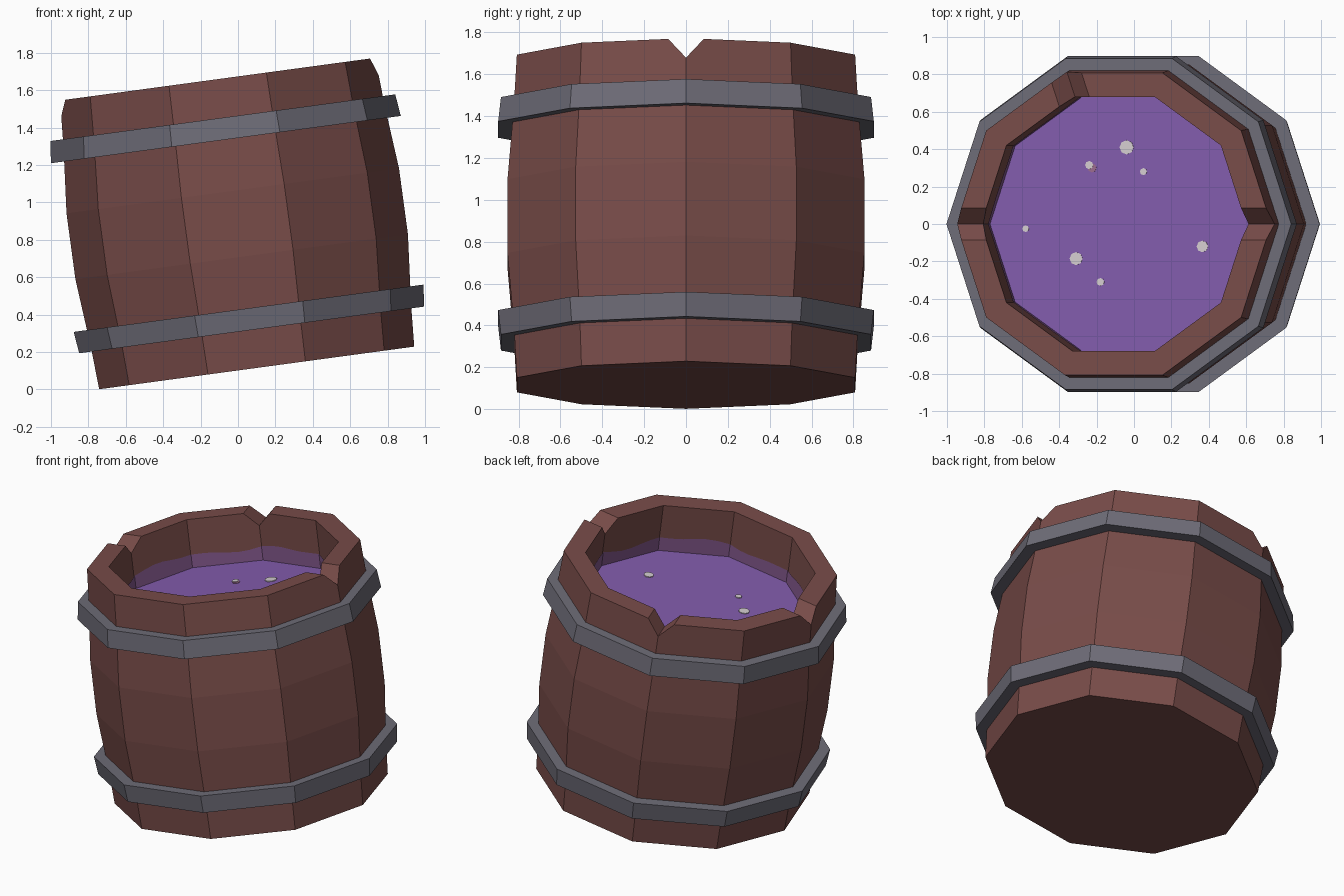
import bpy, bmesh, math
from mathutils import Matrix, Vector

if "Cube" in bpy.data.objects:
    bpy.data.objects.remove(bpy.data.objects["Cube"])

SIDES = 10
HEIGHT = 1.558
INNER = 0.715
LEVEL = 1.24
# the whole barrel leans towards -x
LEAN = Matrix.Translation((0.10, 0, 0.115)) @ Matrix.Rotation(math.radians(-7.7), 4, 'Y')


def material(name, rgb):
    m = bpy.data.materials.new(name)
    m.diffuse_color = (*rgb, 1)
    m.use_nodes = True
    m.node_tree.nodes["Principled BSDF"].inputs["Base Color"].default_value = m.diffuse_color
    return m


WOOD = material("red_brown_wood", (0.188, 0.072, 0.066))
METAL = material("grey_metal", (0.155, 0.150, 0.185))
LIQUID = material("purple_liquid", (0.225, 0.107, 0.415))
STAIN = material("purple_stain", (0.225, 0.098, 0.260))
FOAM = material("pale_bubble", (0.66, 0.61, 0.63))
PINK = material("pink_bubble", (0.33, 0.15, 0.27))


def finish(name, bm, mat, recalc=True):
    if recalc:
        bmesh.ops.recalc_face_normals(bm, faces=bm.faces)
    bm.transform(LEAN)
    me = bpy.data.meshes.new(name)
    bm.to_mesh(me)
    bm.free()
    me.materials.append(mat)
    ob = bpy.data.objects.new(name, me)
    bpy.context.collection.objects.link(ob)
    return ob


def lathe(name, profile, mat, closed=False):
    """Revolve (radius, height) points; closed joins last to first, else ends are capped."""
    bm = bmesh.new()
    rings = [[bm.verts.new((r * math.cos(math.tau * i / SIDES),
                            r * math.sin(math.tau * i / SIDES), z))
              for i in range(SIDES)] for r, z in profile]
    pairs = list(zip(rings, rings[1:]))
    if closed:
        pairs.append((rings[-1], rings[0]))
    else:
        bm.faces.new(rings[0])
        bm.faces.new(rings[-1])
    for a, b in pairs:
        for i in range(SIDES):
            j = (i + 1) % SIDES
            bm.faces.new((a[i], a[j], b[j], b[i]))
    return finish(name, bm, mat)


# barrel: bulging outside, flat rim, hollow inside
barrel = lathe("barrel_body", [
    (0.850, 0), (0.863, 0.22), (0.897, 0.60), (0.897, 0.955),
    (0.866, 1.30), (0.850, HEIGHT), (INNER, HEIGHT), (INNER, 1.18)], WOOD)

# V-shaped nicks in the rim
for deg, half, depth in ((0, 0.085, 0.095), (108, 0.085, 0.09), (180, 0.085, 0.085)):
    bm = bmesh.new()
    rot = Matrix.Rotation(math.radians(deg), 3, 'Z')
    ends = [[bm.verts.new(rot @ Vector((x, y, HEIGHT + z)))
             for y, z in ((-2 * half, depth), (0, -depth), (2 * half, depth))]
            for x in (0.5, 1.1)]
    bm.faces.new(ends[0])
    bm.faces.new(ends[1])
    for i in range(3):
        j = (i + 1) % 3
        bm.faces.new((ends[0][i], ends[0][j], ends[1][j], ends[1][i]))
    cutter = finish("nick_cutter", bm, WOOD)
    cutter.hide_render = True
    mod = barrel.modifiers.new("nick", 'BOOLEAN')
    mod.operation = 'DIFFERENCE'
    mod.solver = 'EXACT'
    mod.object = cutter
    bpy.context.view_layer.objects.active = barrel
    bpy.ops.object.modifier_apply(modifier=mod.name)
    bpy.data.objects.remove(cutter)

# metal hoops, each tapering away from the middle
lathe("lower_hoop", [(0.84, 0.205), (0.930, 0.205), (0.944, 0.322), (0.84, 0.322)], METAL, True)
lathe("upper_hoop", [(0.84, 1.232), (0.944, 1.232), (0.930, 1.350), (0.84, 1.350)], METAL, True)

# liquid surface
lathe("liquid", [(INNER - 0.001, LEVEL - 0.03), (INNER - 0.001, LEVEL)], LIQUID)

# wavy stain on the inner wall, just above the liquid
bm = bmesh.new()
N = 60
low, high = [], []
for i in range(N):
    a = math.tau * i / N
    r = (INNER - 0.005) * math.cos(math.pi / SIDES) / math.cos(a % (math.tau / SIDES) - math.pi / SIDES)
    top = LEVEL + 0.09 + 0.014 * math.sin(5 * a) + 0.008 * math.sin(11 * a + 1)
    low.append(bm.verts.new((r * math.cos(a), r * math.sin(a), LEVEL)))
    high.append(bm.verts.new((r * math.cos(a), r * math.sin(a), top)))
for i in range(N):
    j = (i + 1) % N
    bm.faces.new((low[j], low[i], high[i], high[j]))
finish("wall_stain", bm, STAIN, recalc=False)

# bubbles floating on the liquid (top-view x, y, radius)
bubbles = [(0.365, -0.12, 0.031), (-0.04, 0.41, 0.038), (-0.24, 0.315, 0.022),
           (0.05, 0.28, 0.019), (-0.58, -0.025, 0.018), (-0.31, -0.185, 0.035),
           (-0.18, -0.31, 0.021), (-0.225, 0.30, 0.024)]
for k, (x, y, r) in enumerate(bubbles):
    pink = k == len(bubbles) - 1
    bm = bmesh.new()
    bmesh.ops.create_cone(bm, cap_ends=True, segments=8, radius1=r, radius2=r, depth=0.006)
    bmesh.ops.translate(bm, verts=bm.verts, vec=((x + 0.067) / 0.991, y, LEVEL + (0 if pink else 0.002)))
    finish("bubble_%d" % (k + 1), bm, PINK if pink else FOAM)
